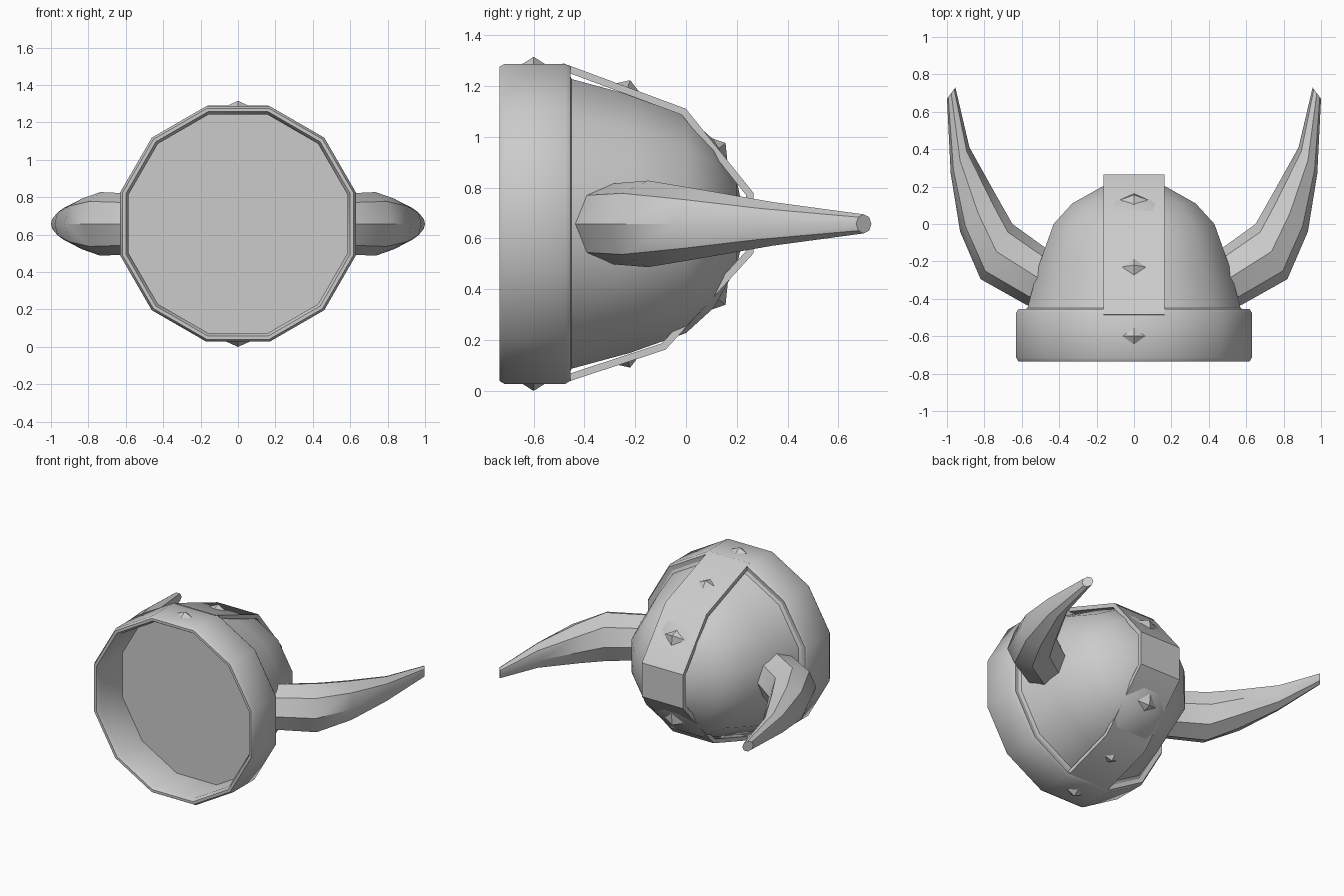
import bpy, bmesh, math
from mathutils import Vector

if "Cube" in bpy.data.objects:
    bpy.data.objects.remove(bpy.data.objects["Cube"])

MID = 0.657      # height of the helmet's axis
SIDES = 12

grey = bpy.data.materials.new("plain_grey")
grey.use_nodes = True
colour = (0.6, 0.6, 0.6, 1)
grey.diffuse_color = colour
grey.node_tree.nodes["Principled BSDF"].inputs["Base Color"].default_value = colour


def loft(name, rings, closed=False, angle=36):
    """Skin a list of equal rings; cap the ends, or join last to first."""
    bm = bmesh.new()
    loops = [[bm.verts.new(p) for p in ring] for ring in rings]
    pairs = list(zip(loops, loops[1:]))
    if closed:
        pairs.append((loops[-1], loops[0]))
    else:
        bm.faces.new(loops[0])
        bm.faces.new(loops[-1])
    for a, b in pairs:
        for i in range(len(a)):
            j = (i + 1) % len(a)
            bm.faces.new((a[i], a[j], b[j], b[i]))
    bmesh.ops.recalc_face_normals(bm, faces=bm.faces)
    mesh = bpy.data.meshes.new(name)
    bm.to_mesh(mesh)
    bm.free()
    mesh.materials.append(grey)
    obj = bpy.data.objects.new(name, mesh)
    bpy.context.collection.objects.link(obj)
    bpy.ops.object.select_all(action="DESELECT")
    obj.select_set(True)
    bpy.context.view_layer.objects.active = obj
    bpy.ops.object.shade_smooth_by_angle(angle=math.radians(angle))
    return obj


def polygon_ring(flat_radius, y):
    """Twelve-sided ring around the y axis, with a flat side on top."""
    r = flat_radius / math.cos(math.pi / SIDES)
    angles = [math.tau * (i + 0.5) / SIDES for i in range(SIDES)]
    return [(r * math.cos(a), y, MID + r * math.sin(a)) for a in angles]


# Brow band with chamfered edges
band = [(0.585, -0.46), (0.585, -0.71), (0.6, -0.735), (0.618, -0.735),
        (0.63, -0.715), (0.63, -0.475), (0.618, -0.455)]
loft("brow_band", [polygon_ring(r, y) for r, y in band], closed=True)

# Dome, closed by a flat disc inside the band
dome = [(0.6, -0.465), (0.57, -0.45), (0.508, -0.22), (0.43, 0.0),
        (0.33, 0.11), (0.17, 0.2), (0.05, 0.225)]
loft("dome", [polygon_ring(r, y) for r, y in dome])

# Strap over the crown: a bent strip with mitred corners
path = [Vector(p) for p in [(-0.485, 0.633), (0.0, 0.453), (0.265, 0.123),
                            (0.265, -0.117), (-0.08, -0.495), (-0.485, -0.628)]]
HALF, THICK = 0.162, 0.028
normals = []
for p, q in zip(path, path[1:]):
    d = (q - p).normalized()
    normals.append(Vector((-d.y, d.x)))
rings = []
for i, p in enumerate(path):
    a, b = normals[max(i - 1, 0)], normals[min(i, len(normals) - 1)]
    m = (a + b).normalized()
    inner = p - m * THICK / m.dot(a)
    rings.append([(s * HALF, v.x, MID + v.y)
                  for s, v in ((-1, p), (1, p), (1, inner), (-1, inner))])
loft("crown_strap", rings)


# Diamond studs on band and strap, above and below
def stud(name, y, height, tilt, side):
    along = Vector((0, math.cos(tilt), -math.sin(tilt)))
    out = Vector((0, math.sin(tilt), math.cos(tilt)))
    tip = Vector((0, y, height))
    across = Vector((1, 0, 0))

    def ring(size, drop):
        points = [tip - out * drop + v * size for v in
                  (across * 0.1, along * 0.072, -across * 0.1, -along * 0.072)]
        return [(p.x, p.y, MID + side * p.z) for p in points]
    loft(name, [ring(1.0, 0.045), ring(0.02, 0)], angle=5)


for side, label in ((1, "top"), (-1, "bottom")):
    stud("band_stud_" + label, -0.6, 0.657, 0, side)
    stud("front_strap_stud_" + label, -0.22, 0.565, 0.35, side)
    stud("rear_strap_stud_" + label, 0.155, 0.318, 0.9, side)

# Horns: eight-sided sections, each given by its outer and inner edge points
sections = [((0.53, -0.45), (0.42, -0.15)), ((0.58, -0.43), (0.47, -0.13)),
            ((0.82, -0.295), (0.65, 0.0)), ((0.93, -0.04), (0.735, 0.15)),
            ((0.98, 0.27), (0.88, 0.41)), ((1.0, 0.67), (0.955, 0.73))]
for side, label in ((1, "left"), (-1, "right")):
    rings = []
    for outer, inner in sections:
        o, n = Vector(outer), Vector(inner)
        centre, arm = (o + n) / 2, (o - n) / 2
        ring = []
        for k in range(8):
            a = math.tau * k / 8
            p = centre + arm * math.cos(a)
            ring.append((side * p.x, p.y, MID + arm.length * math.sin(a)))
        rings.append(ring)
    loft(label + "_horn", rings)
